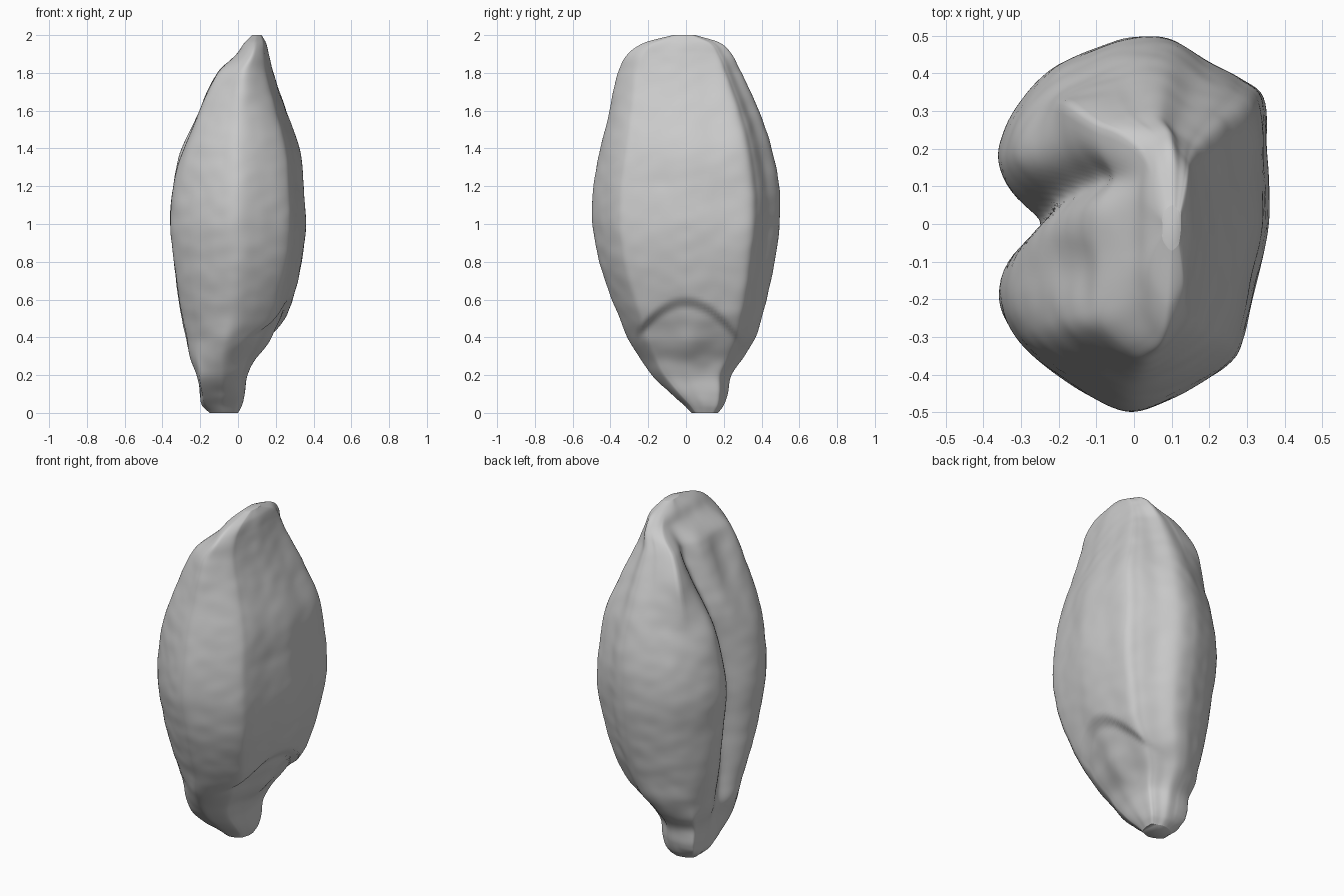
import bpy
import bmesh
import math
from mathutils import Vector, noise

cube = bpy.data.objects.get("Cube")
if cube:
    bpy.data.objects.remove(cube, do_unlink=True)

AROUND, ROWS = 160, 170

# Outline of the kernel by height: z, x min, x max, y min, y max
LEVELS = [
    (0, -.15, 0, .03, .17),
    (.04, -.19, .02, -.01, .2),
    (.1, -.2, .035, -.08, .22),
    (.2, -.22, .05, -.18, .24),
    (.3, -.26, .095, -.25, .31),
    (.4, -.28, .18, -.31, .37),
    (.5, -.3, .25, -.35, .4),
    (.6, -.315, .285, -.39, .43),
    (.8, -.34, .335, -.46, .47),
    (1, -.36, .355, -.495, .498),
    (1.2, -.345, .345, -.49, .493),
    (1.4, -.31, .325, -.455, .455),
    (1.6, -.23, .255, -.405, .385),
    (1.8, -.125, .185, -.36, .3),
    (1.9, -.01, .16, -.31, .245),
    (1.96, .035, .147, -.22, .18),
    (2, .075, .125, -.07, .05),
]

# Cross-section: flat back, blunt corners and two rounded cheeks
SECTION = [
    (1, 0), (1, .35), (.97, .66), (.8, .77), (.55, .86), (.28, .98),
    (0, .99), (-.28, .93), (-.6, .82), (-.86, .62), (-1, .38), (-.97, .1),
    (-.97, -.1), (-1, -.4), (-.88, -.6), (-.6, -.79), (-.3, -.93), (0, -1),
    (.33, -.92), (.7, -.75), (.82, -.6), (.92, -.3),
]


def smooth(low, high, value):
    t = min(max((value - low) / (high - low), 0), 1)
    return t * t * (3 - 2 * t)


def bump(value, centre, width):
    return math.exp(-((value - centre) / width) ** 2)


def section_point(t):
    """Point on the closed section curve, t from 0 to 1."""
    count = len(SECTION)
    i = int(t * count)
    f = t * count - i
    a, b, c, d = (Vector(SECTION[(i + k) % count]) for k in (-1, 0, 1, 2))
    return b + f * ((c - a) + f * ((2 * a - 5 * b + 4 * c - d)
                    + f * (3 * b - a - 3 * c + d))) / 2


def slope(i, column):
    low, high = LEVELS[max(i - 1, 0)], LEVELS[min(i + 1, len(LEVELS) - 1)]
    return (high[column] - low[column]) / (high[0] - low[0])


def extents(z):
    """Smoothly interpolated x and y limits at a height."""
    i = max(k for k in range(len(LEVELS) - 1) if LEVELS[k][0] <= z)
    low, high = LEVELS[i], LEVELS[i + 1]
    h = high[0] - low[0]
    f = (z - low[0]) / h
    s = f * f * (3 - 2 * f)
    return [low[c] + (high[c] - low[c]) * s
            + h * f * (1 - f) * ((1 - f) * slope(i, c) - f * slope(i + 1, c))
            for c in (1, 2, 3, 4)]


def surface(p, z):
    # Cheeks turn squarer at the foot, and one of them also near the tip
    foot = .65 * smooth(.4, .12, z) * smooth(0, .08, z)
    tip = .7 * smooth(1.4, 1.75, z) * smooth(1.97, 1.85, z) * smooth(0, .3, p.y)
    square = p / max(abs(p.x), abs(p.y))
    p = p.lerp(square, (foot + tip) * smooth(.1, -.3, p.x))

    x0, x1, y0, y1 = extents(z)
    x = (x0 + x1) / 2 + p.x * (x1 - x0) / 2
    y = (y0 + y1) / 2 + p.y * (y1 - y0) / 2
    cheek = smooth(0, -.9, p.x)
    back = smooth(.3, .8, p.x)

    # The other cheek is slimmer towards the tip
    upper = smooth(1.15, 1.55, z) * smooth(1.92, 1.72, z)
    x += .035 * cheek * upper * bump(p.y, -.3, .3)
    x -= .02 * upper * bump(p.x, -.75, .35) * bump(p.y, -.72, .2)

    # Long crease between the cheeks, drifting sideways near the tip
    crease_y = .12 * smooth(1, 1.8, z) + .05 * smooth(.5, .1, z)
    depth = .1 * smooth(.05, .7, z) * smooth(1.97, 1.7, z)
    x += cheek * depth * (.65 * bump(y, crease_y, .09) + .35 * bump(y, crease_y, .045))

    # Germ hollow under an arched ledge, with a low swelling inside
    arch = .61 - 2.6 * y * y
    x -= back * .032 * smooth(-.01, .06, arch - z) * smooth(.3, .48, z)
    x += back * .015 * bump(y, .02, .08) * bump(z, .36, .1)

    # Gentle wrinkles of the skin
    fade = smooth(0, .1, z) * smooth(2, 1.9, z)
    wrinkle = noise.noise(Vector((x * 5, y * 5, z * 4)))
    wrinkle += .5 * noise.noise(Vector((x * 11, y * 11, z * 13)))
    push = p.normalized() * wrinkle * fade * .006
    return Vector((x + push.x, y + push.y, z))


# Kernel skin: stacked rings, closer together at the two ends
bm = bmesh.new()
outline = [section_point(k / AROUND) for k in range(AROUND)]
rings = []
for row in range(ROWS + 1):
    height = 1 - math.cos(math.pi * row / ROWS)
    rings.append([bm.verts.new(surface(p, height)) for p in outline])
for lower, upper in zip(rings, rings[1:]):
    for k in range(AROUND):
        n = (k + 1) % AROUND
        bm.faces.new((lower[k], lower[n], upper[n], upper[k]))
bm.faces.new(rings[0][::-1])
bm.faces.new(rings[-1])
bmesh.ops.recalc_face_normals(bm, faces=bm.faces)

mesh = bpy.data.meshes.new("grain_kernel")
bm.to_mesh(mesh)
bm.free()
kernel = bpy.data.objects.new("grain_kernel", mesh)
bpy.context.collection.objects.link(kernel)

# Plain pale grey
grey = bpy.data.materials.new("pale_grey")
grey.use_nodes = True
colour = (.6, .6, .6, 1)
grey.diffuse_color = colour
grey.node_tree.nodes["Principled BSDF"].inputs["Base Color"].default_value = colour
mesh.materials.append(grey)

bpy.context.view_layer.objects.active = kernel
kernel.select_set(True)
bpy.ops.object.shade_smooth_by_angle(angle=math.radians(60))
